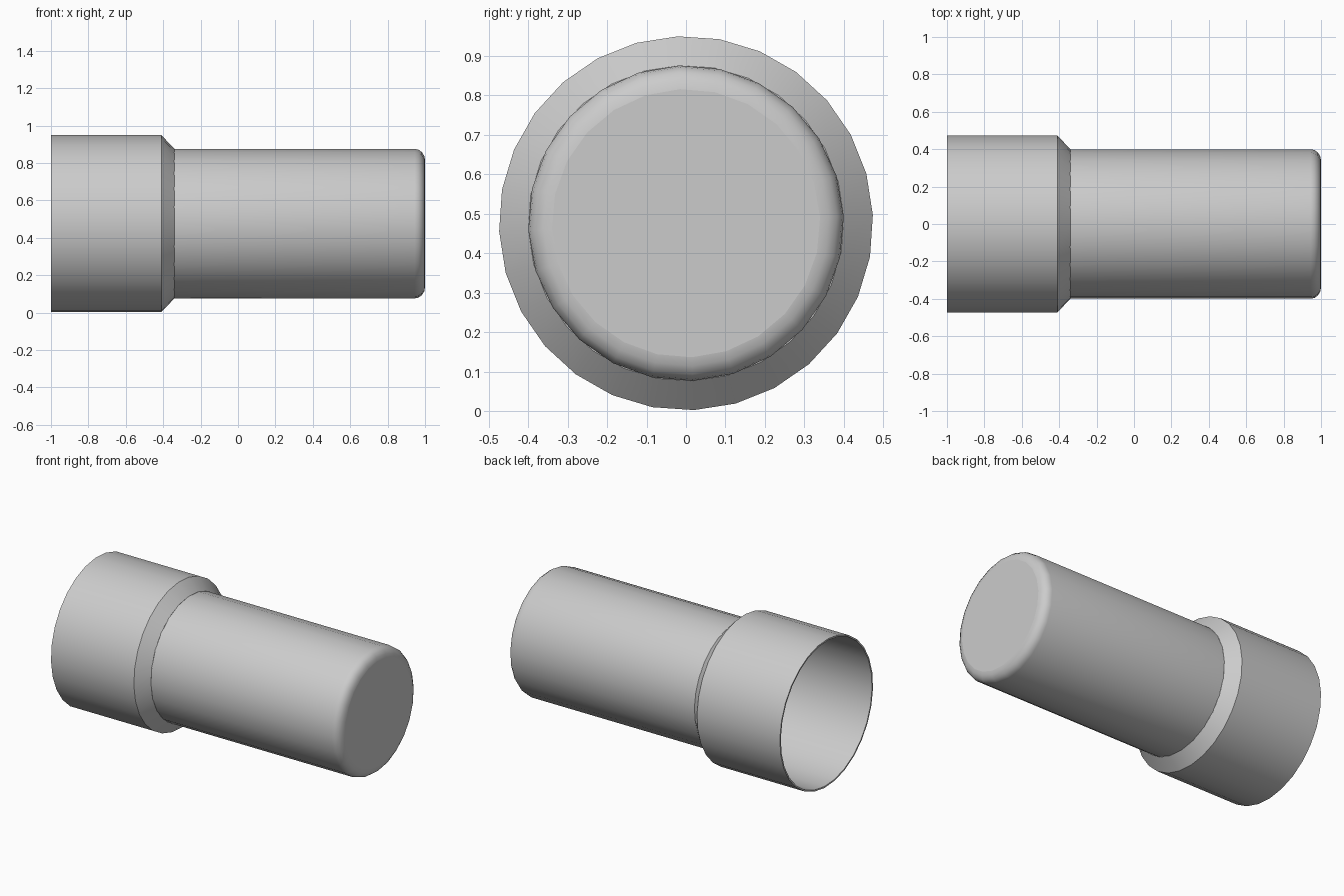
import bpy, bmesh
from math import sin, cos, tau, radians

cube = bpy.data.objects.get("Cube")
if cube:
    bpy.data.objects.remove(cube, do_unlink=True)

AXIS_Z = 0.476
PHASE = radians(-2.5)

grey = bpy.data.materials.new("plain_grey")
grey.use_nodes = True
COLOUR = (0.6, 0.6, 0.6, 1)
grey.diffuse_color = COLOUR
grey.node_tree.nodes["Principled BSDF"].inputs["Base Color"].default_value = COLOUR


def revolve(name, profile, sides, closed=False, cap_ends=False):
    """Spin (x, radius) points about the long axis."""
    bm = bmesh.new()
    rings = []
    for x, r in profile:
        ring = []
        for i in range(sides):
            a = PHASE + tau * i / sides
            ring.append(bm.verts.new((x, r * sin(a), AXIS_Z + r * cos(a))))
        rings.append(ring)
    pairs = list(zip(rings, rings[1:]))
    if closed:
        pairs.append((rings[-1], rings[0]))
    for a, b in pairs:
        for i in range(sides):
            j = (i + 1) % sides
            bm.faces.new((a[i], a[j], b[j], b[i]))
    caps = [bm.faces.new(r) for r in (rings[0], rings[-1])] if cap_ends else []
    bmesh.ops.recalc_face_normals(bm, faces=bm.faces)
    # Smooth around the tube, crisp at corners and cap borders
    for f in bm.faces:
        f.smooth = True
    for e in bm.edges:
        e.smooth = e.calc_face_angle(0) < radians(30)
    for cap in caps:
        for e in cap.edges:
            e.smooth = False
    mesh = bpy.data.meshes.new(name)
    bm.to_mesh(mesh)
    bm.free()
    mesh.materials.append(grey)
    obj = bpy.data.objects.new(name, mesh)
    bpy.context.collection.objects.link(obj)
    return obj


# Wide open socket with a sloped shoulder
revolve("socket_collar", [
    (-1.0, 0.474), (-0.41, 0.474), (-0.34, 0.4),
    (-0.34, 0.385), (-0.41, 0.464), (-1.0, 0.464)], 28, closed=True)

# Hollow narrow pipe, closed by a rounded end
revolve("pipe_body", [
    (0.985, 0.33), (0.95, 0.385), (-0.345, 0.39), (-0.345, 0.4),
    (0.945, 0.4), (0.965, 0.396), (0.983, 0.383),
    (0.996, 0.362), (1.0, 0.34)], 24, cap_ends=True)
